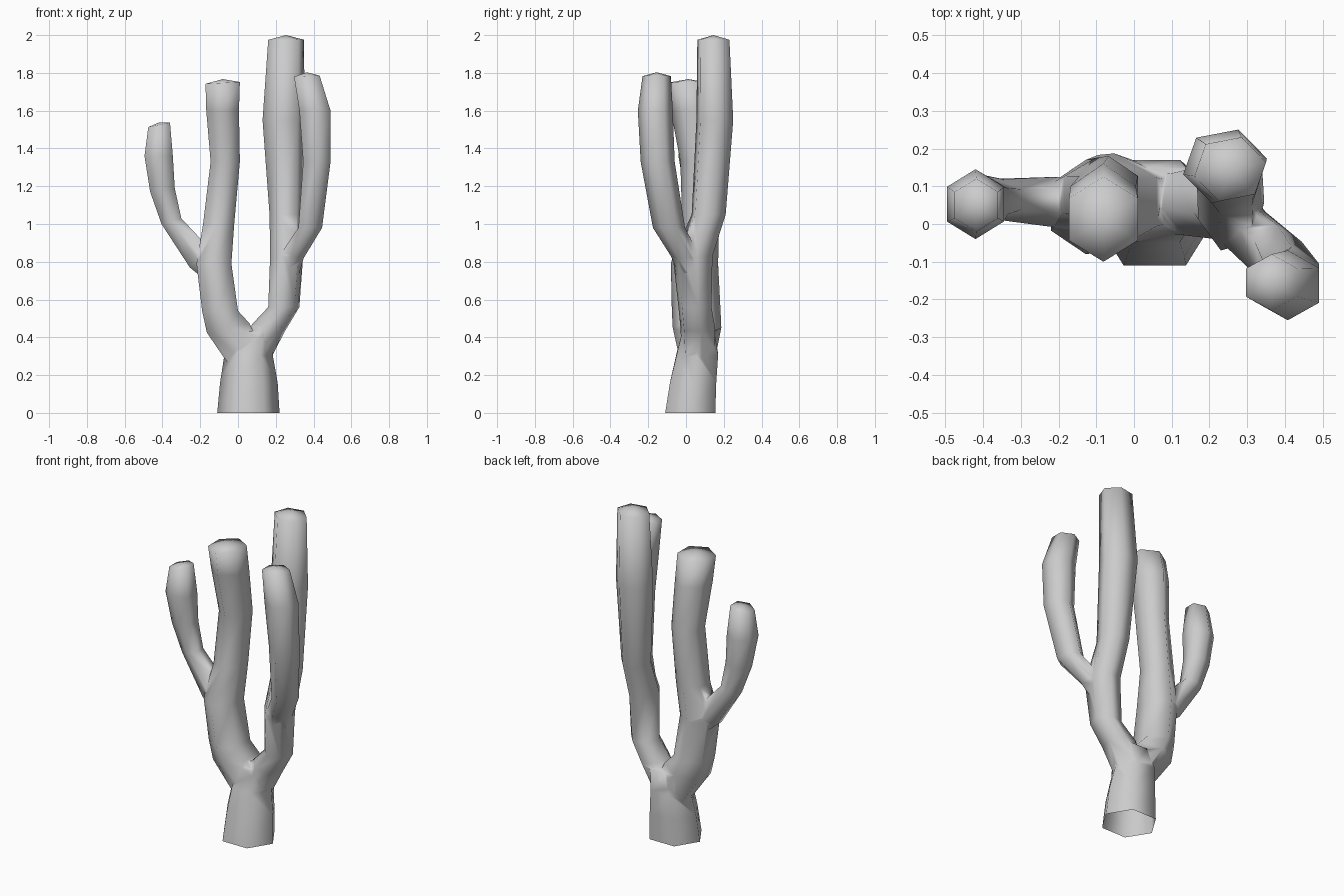
import bpy
import bmesh
from math import cos, sin, pi, radians

cube = bpy.data.objects.get("Cube")
if cube:
    bpy.data.objects.remove(cube, do_unlink=True)

SIDES = 6

grey = bpy.data.materials.new("plain_grey")
grey.use_nodes = True
COLOUR = (0.6, 0.6, 0.6, 1)
grey.diffuse_color = COLOUR
grey.node_tree.nodes["Principled BSDF"].inputs["Base Color"].default_value = COLOUR


def make_branch(name, rings, turn=0, dome=0.0):
    """Closed six-sided tube. Ring: left, right, front, back, height, rise to the right."""
    angles = [radians(turn) + 2 * pi * i / SIDES for i in range(SIDES)]
    wide = max(abs(cos(a)) for a in angles)
    deep = max(abs(sin(a)) for a in angles)
    bm = bmesh.new()
    loops = []
    for left, right, front, back, z, rise in rings:
        loops.append([bm.verts.new(((left + right) / 2 + (right - left) / 2 * cos(a) / wide,
                                    (front + back) / 2 + (back - front) / 2 * sin(a) / deep,
                                    z + rise * cos(a) / wide)) for a in angles])
    for low, high in zip(loops, loops[1:]):
        for i in range(SIDES):
            j = (i + 1) % SIDES
            bm.faces.new((low[i], low[j], high[j], high[i]))
    bm.faces.new(loops[0][::-1])
    tip = bm.faces.new(loops[-1])
    if dome:
        # Rounded tip
        apex = bmesh.ops.poke(bm, faces=[tip])["verts"][0]
        apex.co.z += dome
    bmesh.ops.recalc_face_normals(bm, faces=bm.faces[:])
    mesh = bpy.data.meshes.new(name)
    bm.to_mesh(mesh)
    bm.free()
    mesh.materials.append(grey)
    obj = bpy.data.objects.new(name, mesh)
    bpy.context.collection.objects.link(obj)
    return obj


# Trunk
trunk = make_branch("branching_trunk", [
    (-.11, .22, -.11, .155, 0, 0),
    (-.095, .21, -.085, .16, .16, 0),
    (-.07, .185, -.05, .17, .31, -.01),
    (-.02, .19, -.02, .15, .43, 0)], dome=.02)

# Middle arm, rising from the right-hand side of the trunk
middle_arm = make_branch("middle_arm", [
    (-.045, .15, -.03, .15, .27, .02),
    (-.165, .06, -.07, .187, .45, .025),
    (-.19, .0, -.075, .183, .54, .0),
    (-.22, -.035, -.08, .17, .79, 0),
    (-.185, -.02, -.02, .175, 1.0, 0),
    (-.145, .01, -.03, .18, 1.33, 0),
    (-.168, .005, -.08, .16, 1.6, 0),
    (-.172, .01, -.1, .125, 1.747, .005)], turn=90, dome=.02)

# Small side arm
small_arm = make_branch("small_arm", [
    (-.17, -.07, .0, .12, .75, .05),
    (-.255, -.15, -.01, .125, .82, .05),
    (-.405, -.30, .01, .12, 1.015, .015),
    (-.465, -.335, -.01, .13, 1.18, .01),
    (-.495, -.345, -.04, .145, 1.36, 0),
    (-.475, -.36, -.02, .12, 1.525, .012)], turn=90, dome=.013)

# Tall arm
tall_arm = make_branch("tall_arm", [
    (-.02, .165, -.02, .145, .28, -.01),
    (.075, .247, -.03, .155, .45, -.02),
    (.16, .325, -.04, .135, .56, 0),
    (.17, .345, -.07, .14, .83, 0),
    (.167, .34, .03, .21, 1.05, 0),
    (.13, .352, .055, .25, 1.55, 0),
    (.16, .35, .06, .23, 1.975, 0)], turn=12, dome=.025)

# Front arm
front_arm = make_branch("front_arm", [
    (.2, .325, -.04, .1, .74, 0),
    (.225, .348, -.08, .07, .83, -.01),
    (.32, .445, -.175, -.005, .98, 0),
    (.345, .49, -.24, -.06, 1.33, 0),
    (.325, .49, -.255, -.07, 1.6, 0),
    (.297, .432, -.23, -.08, 1.783, .003)], turn=90, dome=.02)

# Merge the arms into one continuous skin
arms = [middle_arm, small_arm, tall_arm, front_arm]
for arm in arms:
    join = trunk.modifiers.new("join_" + arm.name, "BOOLEAN")
    join.operation = "UNION"
    join.solver = "EXACT"
    join.object = arm
merged = bpy.data.meshes.new_from_object(
    trunk.evaluated_get(bpy.context.evaluated_depsgraph_get()))
trunk.modifiers.clear()
trunk.data = merged
for arm in arms:
    bpy.data.objects.remove(arm, do_unlink=True)

# Open the base and smooth the skin
bm = bmesh.new()
bm.from_mesh(merged)
base = [f for f in bm.faces if all(v.co.z < .001 for v in f.verts)]
bmesh.ops.delete(bm, geom=base, context="FACES")
bmesh.ops.remove_doubles(bm, verts=bm.verts[:], dist=.004)
for face in bm.faces:
    face.smooth = True
    face.material_index = 0
bm.to_mesh(merged)
bm.free()
merged.materials.clear()
merged.materials.append(grey)
